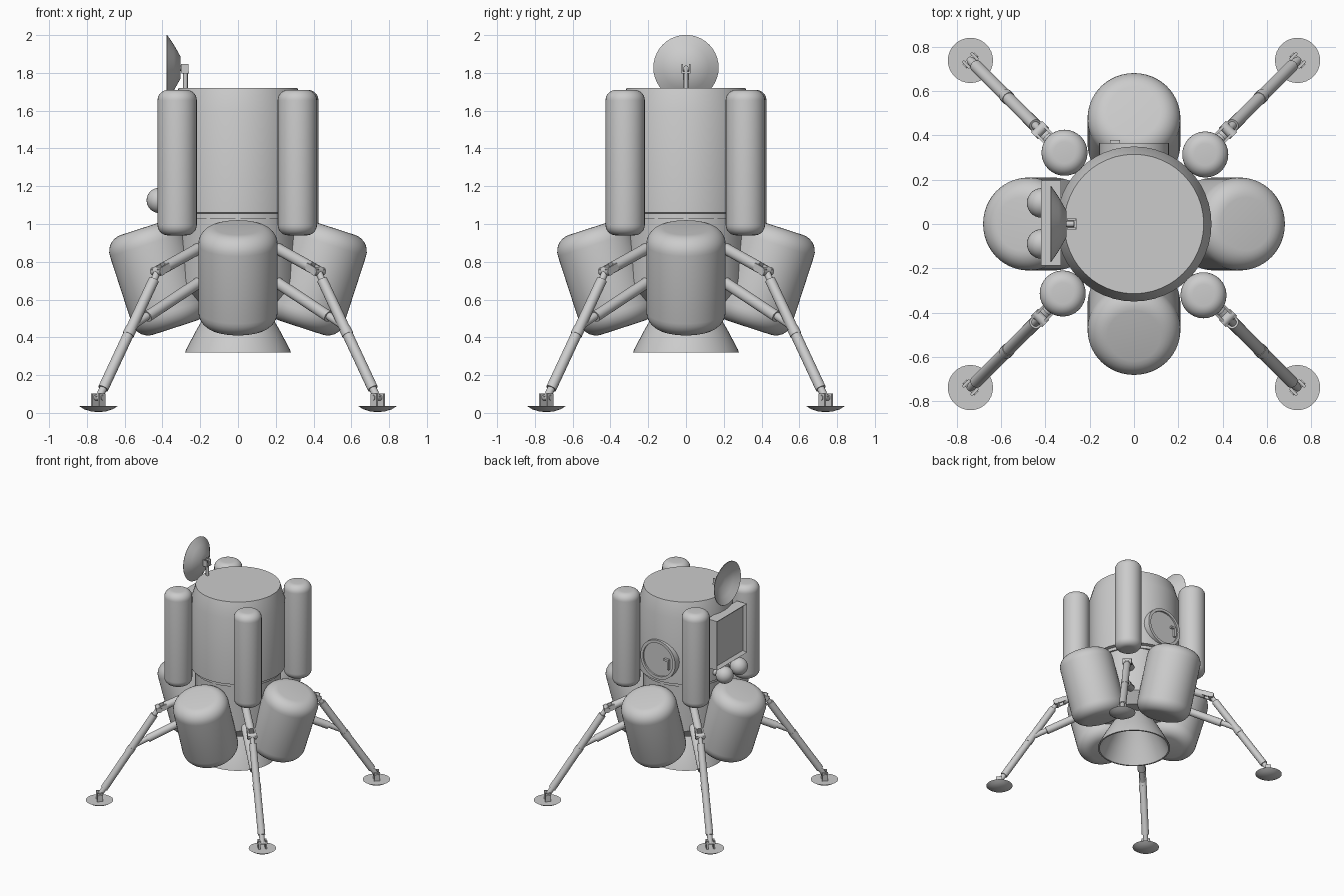
import bpy, bmesh, math
from mathutils import Matrix, Vector

if "Cube" in bpy.data.objects:
    bpy.data.objects.remove(bpy.data.objects["Cube"])

T, RZ = Matrix.Translation, lambda a: Matrix.Rotation(math.radians(a), 4, 'Z')


def finish(name, bm, mat, angle=32):
    bmesh.ops.remove_doubles(bm, verts=bm.verts, dist=1e-5)
    bmesh.ops.transform(bm, matrix=mat, verts=bm.verts)
    bmesh.ops.recalc_face_normals(bm, faces=bm.faces)
    for f in bm.faces:
        f.smooth = True
    for e in bm.edges:
        e.smooth = e.calc_face_angle(0) < math.radians(angle)
    me = bpy.data.meshes.new(name)
    bm.to_mesh(me)
    bm.free()
    ob = bpy.data.objects.new(name, me)
    bpy.context.collection.objects.link(ob)
    return ob


def lathe(name, profile, mat=Matrix(), n=40, closed=False):
    """Revolve (radius, height) points round local z."""
    bm = bmesh.new()
    vs = [bm.verts.new((r, 0, z)) for r, z in profile]
    pairs = list(zip(vs, vs[1:])) + ([(vs[-1], vs[0])] if closed else [])
    es = [bm.edges.new(p) for p in pairs]
    bmesh.ops.spin(bm, geom=vs + es, axis=(0, 0, 1), cent=(0, 0, 0),
                   angle=2 * math.pi, steps=n, use_merge=True)
    return finish(name, bm, mat)


def box(name, size, mat):
    bm = bmesh.new()
    bmesh.ops.create_cube(bm, size=1)
    bmesh.ops.scale(bm, vec=size, verts=bm.verts)
    return finish(name, bm, mat)


def aim(a, b):
    d = Vector(b) - Vector(a)
    return T(a) @ d.to_track_quat('Z', 'Y').to_matrix().to_4x4(), d.length


def tube(name, a, b, r, mat=Matrix(), n=20):
    m, l = aim(a, b)
    return lathe(name, [(0, 0), (r, 0), (r, l), (0, l)], mat @ m, n)


def tank_profile(R, L, r, steps=7):
    top = [(R - r + r * math.cos(t), L / 2 - r + r * math.sin(t))
           for t in (i * math.pi / 2 / steps for i in range(steps + 1))]
    return [(0, -L / 2)] + [(x, -z) for x, z in reversed(top)] + top + [(0, L / 2)]


# Cabin and lower core
lathe("cabin", [(0, 1.03), (.325, 1.03), (.325, 1.055), (.35, 1.06), (.35, 1.6),
                (.315, 1.72), (0, 1.72)], n=48)
lathe("core", [(0, .58), (.24, .58), (.32, .66), (.32, 1.035), (0, 1.035)], n=12)

# Engine bell, hollow
lathe("engine_bell", [(.11, .62), (.15, .56), (.185, .5), (.225, .43), (.275, .335), (.28, .32),
                      (.268, .32), (.215, .43), (.175, .5), (.14, .56), (.1, .62)],
      n=48, closed=True)
lathe("engine_throat", [(0, .57), (.14, .57), (.11, .62), (0, .62)])

# Four tilted fuel tanks and four upright corner tanks
for k in range(4):
    R = RZ(90 * k)
    lathe("fuel_tank", tank_profile(.21, .555, .09),
          R @ T((.42, 0, .715)) @ Matrix.Rotation(math.radians(18), 4, 'Y'), 48)
    lathe("corner_tank", tank_profile(.104, .77, .055), R @ T((.322, .314, 1.325)), 32)

# Legs, built along local x (radius from the axis) and turned to each diagonal
FOOT, KNEE = Vector((1.045, 0, .075)), Vector((.6, 0, .75))
for k in range(4):
    R = RZ(45 + 90 * k)
    at = lambda t: FOOT.lerp(KNEE, t)
    lathe("foot_pad", [(0, .004), (.04, .008), (.075, .019), (.102, .036), (0, .036)],
          R @ T((FOOT.x, 0, 0)), 32)
    # ankle: lugs, pin and ball
    for s in (-1, 1):
        box("ankle_lug", (.045, .012, .07), R @ T((FOOT.x, s * .026, .068)))
    tube("ankle_pin", (FOOT.x, -.037, .08), (FOOT.x, .037, .08), .014, R)
    tube("leg_lower", at(0), at(.12), .02, R)
    tube("leg_main", at(.08), at(.93), .028, R)
    tube("leg_collar", at(.5), at(.55), .031, R)
    tube("leg_top", at(.92), KNEE, .018, R)
    # knee: lugs and pin
    m, l = aim(KNEE, (.27, 0, .88))
    for s in (-1, 1):
        box("knee_lug", (.04, .011, .085), R @ T(KNEE + Vector((-.022, s * .025, .009)))
            @ Matrix.Rotation(math.radians(-68), 4, 'Y'))
    tube("knee_pin", KNEE + Vector((0, -.036, 0)), KNEE + Vector((0, .036, 0)), .022, R)
    lathe("upper_arm", [(0, .05), (.03, .05), (.03, l), (0, l)], R @ m, 20)
    # lower brace, telescoping
    tube("brace_rod", at(.57), (.5, 0, .6), .021, R)
    tube("brace_sleeve", (.68, 0, .51), (.25, 0, .71), .03, R)

# Dish antenna facing -x on a short mast
to_left = Matrix.Rotation(math.radians(-90), 4, 'Y')
lathe("dish", [(0, 0), (.06, 0), (.12, .034), (.173, .07), (.171, .073), (.12, .04),
               (.058, .006), (0, .006)], T((-.305, 0, 1.828)) @ to_left, 40)
tube("dish_arm", (-.31, 0, 1.825), (-.27, 0, 1.825), .014)
for s in (-1, 1):
    box("dish_bracket", (.04, .01, .045), T((-.282, s * .02, 1.825)))
box("dish_bracket_base", (.04, .05, .01), T((-.28, 0, 1.803)))
tube("dish_mast", (-.278, 0, 1.7), (-.278, 0, 1.825), .012)

# Framed panel on the left side
bm = bmesh.new()
bmesh.ops.create_cube(bm, size=1)
bmesh.ops.scale(bm, vec=(.09, .385, .4), verts=bm.verts)
face = [f for f in bm.faces if f.calc_center_median().x < -.04]
bmesh.ops.inset_region(bm, faces=face, thickness=.028)
bmesh.ops.translate(bm, vec=(.022, 0, 0), verts=face[0].verts)
finish("side_panel", bm, T((-.375, .004, 1.4)))

# Two small pressure spheres below the panel
for y in (-.09, .095):
    bm = bmesh.new()
    bmesh.ops.create_uvsphere(bm, u_segments=28, v_segments=16, radius=.067)
    finish("pressure_sphere", bm, T((-.417, y, 1.125)))
    tube("sphere_mount", (-.4, y, 1.125), (-.3, y, 1.125), .025)

# Round hatch on the back with rim and handle
to_back = T((0, 0, 1.24)) @ Matrix.Rotation(math.radians(-90), 4, 'X')
lathe("hatch_door", [(0, .28), (.15, .28), (.15, .353), (0, .353)], to_back, 40)
lathe("hatch_rim", [(.135, .28), (.158, .28), (.158, .366), (.135, .366)], to_back, 40, True)
box("hatch_handle", (.016, .02, .075), T((-.1, .37, 1.225)))
box("hatch_handle_grip", (.045, .02, .016), T((-.085, .37, 1.262)))
